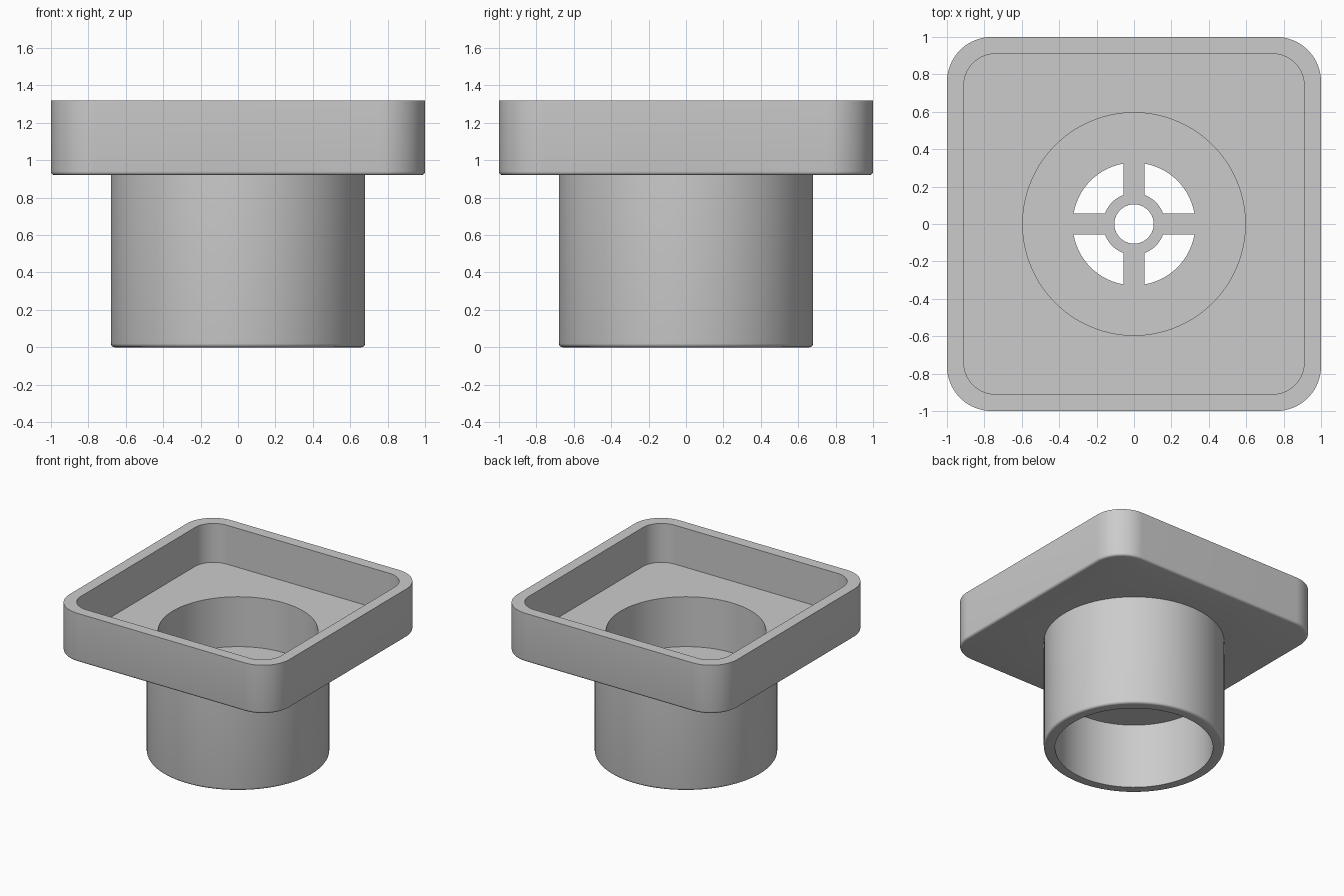
import bpy, bmesh
from math import sin, cos, pi, asin, radians

cube = bpy.data.objects.get("Cube")
if cube:
    bpy.data.objects.remove(cube)

grey = bpy.data.materials.new("plain_grey")
grey.use_nodes = True
grey.diffuse_color = (0.6, 0.6, 0.6, 1)
grey.node_tree.nodes["Principled BSDF"].inputs["Base Color"].default_value = (0.6, 0.6, 0.6, 1)

STEPS = 24                      # points per quarter turn
PIPE_OUT, PIPE_IN = 0.68, 0.595
FLOOR, UNDERSIDE, RIM = 1.0, 0.92, 1.32
ROUND = 0.02                    # small rounding of the lower edges


def square_ring(half, radius, z):
    """Rounded square with one arc of points per corner."""
    c = half - radius
    ring = []
    for q, (sx, sy) in enumerate([(1, 1), (-1, 1), (-1, -1), (1, -1)]):
        for i in range(STEPS):
            a = pi / 2 * (q + i / (STEPS - 1))
            ring.append((sx * c + radius * cos(a), sy * c + radius * sin(a), z))
    return ring


def circle_ring(radius, z):
    n = 4 * STEPS
    return [(radius * cos(2 * pi * (i + 0.5) / n),
             radius * sin(2 * pi * (i + 0.5) / n), z) for i in range(n)]


def finish(obj):
    obj.data.materials.clear()
    obj.data.materials.append(grey)
    bpy.ops.object.select_all(action='DESELECT')
    obj.select_set(True)
    bpy.context.view_layer.objects.active = obj
    bpy.ops.object.shade_smooth_by_angle(angle=radians(35))


def loft(name, rings):
    """Join each ring to the next, and the last to the first."""
    bm = bmesh.new()
    loops = [[bm.verts.new(p) for p in ring] for ring in rings]
    for k, a in enumerate(loops):
        b = loops[(k + 1) % len(loops)]
        for i in range(len(a)):
            j = (i + 1) % len(a)
            bm.faces.new((a[i], a[j], b[j], b[i]))
    bmesh.ops.recalc_face_normals(bm, faces=bm.faces)
    mesh = bpy.data.meshes.new(name)
    bm.to_mesh(mesh)
    bm.free()
    obj = bpy.data.objects.new(name, mesh)
    bpy.context.collection.objects.link(obj)
    finish(obj)


# Square tray running into the round pipe: down the outside, up the inside
turns = [pi / 2 * i / 4 for i in range(5)]
rings = [square_ring(1, 0.24, RIM)]
for t in turns:
    d = ROUND * (1 - cos(t))
    rings.append(square_ring(1 - d, 0.24 - d, UNDERSIDE + ROUND * (1 - sin(t))))
rings.append(circle_ring(PIPE_OUT, UNDERSIDE))
for t in turns:
    rings.append(circle_ring(PIPE_OUT - ROUND * (1 - cos(t)), ROUND * (1 - sin(t))))
rings += [circle_ring(PIPE_IN, 0), circle_ring(PIPE_IN, FLOOR),
          square_ring(0.91, 0.17, FLOOR), square_ring(0.91, 0.17, RIM)]
loft("tray_and_pipe", rings)


# Drain grate: a disc with a round centre hole and four windows
def window(quarter, inner=0.165, outer=0.328, bar=0.057):
    points = []
    for r, order in ((outer, range(17)), (inner, reversed(range(17)))):
        start = asin(bar / r)
        for i in order:
            a = start + (pi / 2 - 2 * start) * i / 16 + quarter * pi / 2
            points.append((r * cos(a), r * sin(a), 0))
    return points


GRATE_LOW, GRATE_HIGH = 0.54, 0.59
curve = bpy.data.curves.new("drain_grate", 'CURVE')
curve.dimensions = '2D'
curve.fill_mode = 'BOTH'
curve.extrude = (GRATE_HIGH - GRATE_LOW) / 2
outlines = [circle_ring(PIPE_IN + 0.002, 0), circle_ring(0.105, 0)]
outlines += [window(q) for q in range(4)]
for outline in outlines:
    spline = curve.splines.new('POLY')
    spline.points.add(len(outline) - 1)
    for point, co in zip(spline.points, outline):
        point.co = (*co, 1)
    spline.use_cyclic_u = True
grate = bpy.data.objects.new("drain_grate", curve)
grate.location.z = (GRATE_LOW + GRATE_HIGH) / 2
bpy.context.collection.objects.link(grate)
bpy.ops.object.select_all(action='DESELECT')
grate.select_set(True)
bpy.context.view_layer.objects.active = grate
bpy.ops.object.convert(target='MESH')
grate = bpy.context.view_layer.objects.active

# Weld the grate's sides to its faces
bm = bmesh.new()
bm.from_mesh(grate.data)
bmesh.ops.remove_doubles(bm, verts=bm.verts, dist=0.0001)
bmesh.ops.recalc_face_normals(bm, faces=bm.faces)
bm.to_mesh(grate.data)
bm.free()
finish(grate)
